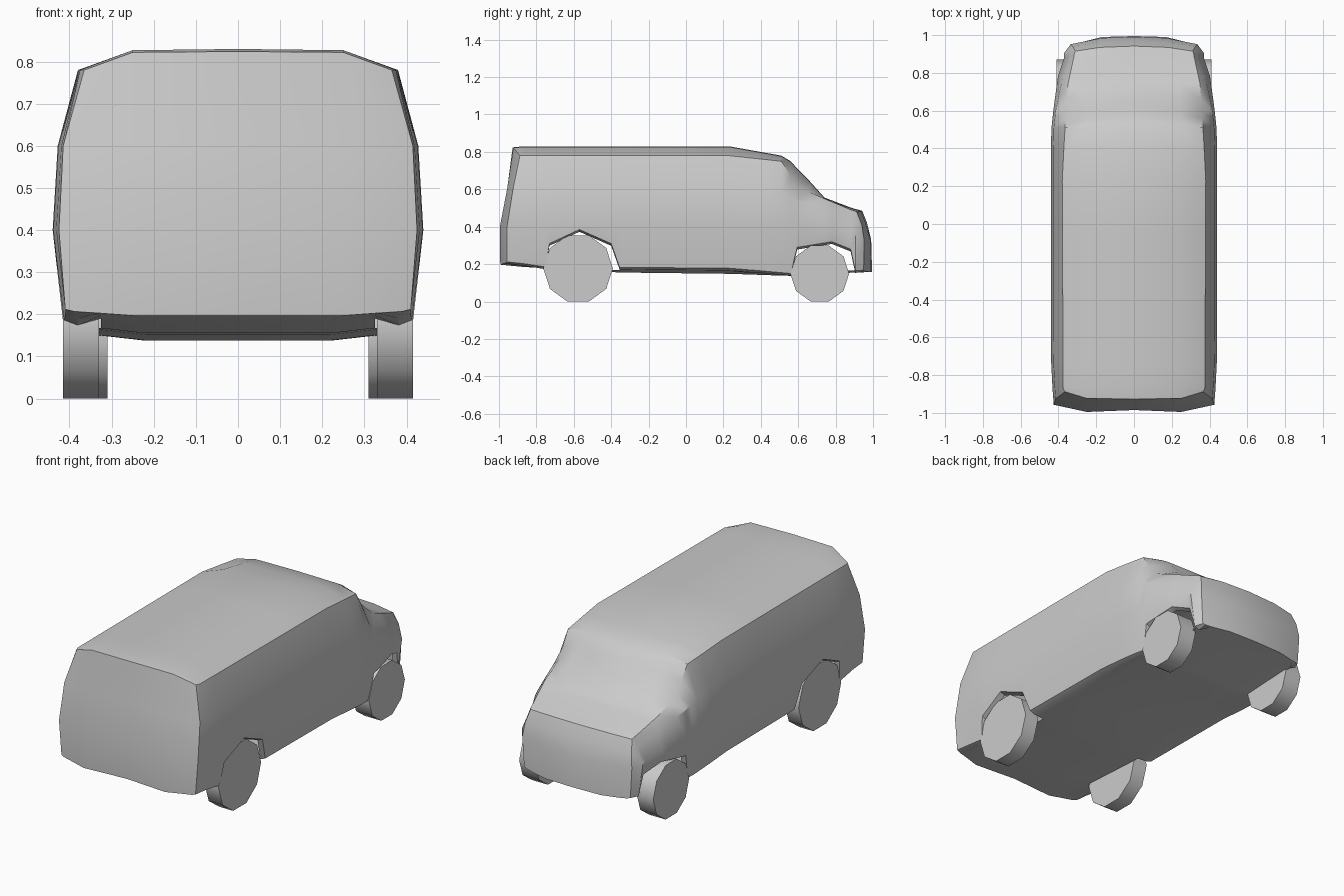
import bpy, bmesh, math

if "Cube" in bpy.data.objects:
    bpy.data.objects.remove(bpy.data.objects["Cube"])

paint = bpy.data.materials.new("plain grey")
paint.diffuse_color = (0.6, 0.6, 0.6, 1)
paint.use_nodes = True
paint.node_tree.nodes["Principled BSDF"].inputs["Base Color"].default_value = paint.diffuse_color


def lerp(keys, y):
    """Piecewise linear lookup in (y, value) pairs."""
    if y <= keys[0][0]:
        return keys[0][1]
    for (a, u), (b, v) in zip(keys, keys[1:]):
        if y <= b:
            return u + (v - u) * (y - a) / (b - a)
    return keys[-1][1]


def finish(name, bm, angle):
    bmesh.ops.recalc_face_normals(bm, faces=bm.faces)
    mesh = bpy.data.meshes.new(name)
    bm.to_mesh(mesh)
    bm.free()
    mesh.materials.append(paint)
    ob = bpy.data.objects.new(name, mesh)
    bpy.context.collection.objects.link(ob)
    bpy.ops.object.select_all(action='DESELECT')
    ob.select_set(True)
    bpy.context.view_layer.objects.active = ob
    bpy.ops.object.shade_smooth_by_angle(angle=math.radians(angle))
    return ob


# long body curves
width = [(-.9, .43), (-.7, .44), (.48, .44), (.62, .425), (.8, .40), (.88, .37)]
floor_z = [(-.87, .185), (-.35, .155), (.25, .148), (.55, .137), (.9, .155)]
sill_z = [(-.87, .203), (-.75, .185), (-.35, .183), (.25, .178), (.56, .15), (.91, .165)]
waist_z = [(.5, .40), (.74, .39), (.9, .35)]
belt_z = [(.25, .60), (.51, .58), (.6, .54), (.74, .50), (.9, .435)]
edge_z = [(.23, .78), (.51, .75), (.6, .61), (.66, .585), (.74, .55), (.9, .483)]
edge_x = [(-.87, .375), (.25, .38), (.51, .365), (.74, .35), (.9, .315)]
roof_z = [(.23, .83), (.51, .78), (.56, .75), (.6, .705), (.66, .645), (.74, .556), (.9, .495)]
arches = [[(-.75, .185), (-.73, .31), (-.57, .385), (-.40, .31), (-.355, .183)],
          [(.56, .15), (.595, .29), (.78, .32), (.88, .28), (.905, .165)]]


def in_arch(y):
    return any(a[0][0] < y < a[-1][0] for a in arches)


def section(y):
    """Half cross-section from floor centre to roof centre."""
    w, f, s = lerp(width, y), lerp(floor_z, y), lerp(sill_z, y)
    for a in arches:
        if a[0][0] <= y <= a[-1][0]:
            s = lerp(a, y)
    r, e = lerp(roof_z, y), lerp(edge_z, y)
    low = w - .025 * max(0, (.40 - s) / .22)
    ex = lerp(edge_x, y)
    belt = w - .012 - max(0, y - .6) * .08
    pts = [(0, f), (.22, f), (.325, f + .012), (low - .03, s - .012), (low, s),
           (w, lerp(waist_z, y)), (belt, lerp(belt_z, y)), (ex, e),
           (min(.25, ex * .68), r - .003), (0, r)]
    return [(x, y, z) for x, z in pts]


stations = [-.87, -.75, -.73, -.57, -.40, -.355, -.05, .23, .40, .51, .56,
            .595, .66, .74, .78, .88, .905]
rings = [section(y) for y in stations]

# rear door outline and nose outline close the ends of the loft
tail = [(0, -.975, .197), (.25, -.993, .197), (.33, -.975, .203), (.39, -.962, .207),
        (.41, -.957, .212), (.425, -.957, .40), (.415, -.925, .60),
        (.365, -.888, .78), (.25, -.923, .822), (0, -.927, .824)]
nose = [(0, .995, .158), (.17, .99, .158), (.27, .965, .16), (.31, .955, .163),
        (.325, .95, .168), (.335, .952, .33), (.325, .94, .41),
        (.31, .915, .475), (.18, .935, .483), (0, .942, .485)]
rings = [tail] + rings + [nose]
ys = [-.95] + stations + [.95]

bm = bmesh.new()
grid = [[bm.verts.new(p) for p in ring] for ring in rings]
for i in range(len(grid) - 1):
    open_wheel = in_arch((ys[i] + ys[i + 1]) / 2)
    for j in range(9):
        if j == 2 and open_wheel:
            continue
        a, b = grid[i], grid[i + 1]
        bm.faces.new((a[j], b[j], b[j + 1], a[j + 1]))


def end_panel(v, rows):
    """Fill an end: rows give (z, y at quarter, y at centre) from bottom up."""
    qx = v[1].co.x
    prev = (v[4], v[1], v[0])
    bm.faces.new((v[1], v[2], v[3], v[4]))
    for k, (z, yq, yc) in enumerate(rows):
        cur = (v[5 + k], bm.verts.new((qx, yq, z)), bm.verts.new((0, yc, z)))
        for m in range(2):
            bm.faces.new((prev[m], prev[m + 1], cur[m + 1], cur[m]))
        prev = cur
    top = (v[7], v[8], v[9])
    for m in range(2):
        bm.faces.new((prev[m], prev[m + 1], top[m + 1], top[m]))


end_panel(grid[0], [(.40, -.995, -.985), (.61, -.955, -.955)])
end_panel(grid[-1], [(.33, .985, .99), (.42, .96, .968)])

body = finish("van_body", bm, 30)
mirror = body.modifiers.new("mirror", 'MIRROR')
mirror.use_clip = True
mirror.merge_threshold = .0005


# ten-sided wheels
def wheel(name, x0, x1, y, r):
    bm = bmesh.new()
    loops = []
    cz = r * math.cos(math.pi / 10)
    for x in (x0, x1):
        loops.append([bm.verts.new((x, y + r * math.cos(k * math.pi / 5),
                                    cz + r * math.sin(k * math.pi / 5))) for k in range(10)])
        bm.faces.new(loops[-1])
    for k in range(10):
        n = (k + 1) % 10
        bm.faces.new((loops[0][k], loops[0][n], loops[1][n], loops[1][k]))
    finish(name, bm, 40)


for side, s in (("left", -1), ("right", 1)):
    wheel("rear_wheel_" + side, s * .33, s * .415, -.577, .186)
    wheel("front_wheel_" + side, s * .31, s * .41, .715, .157)
